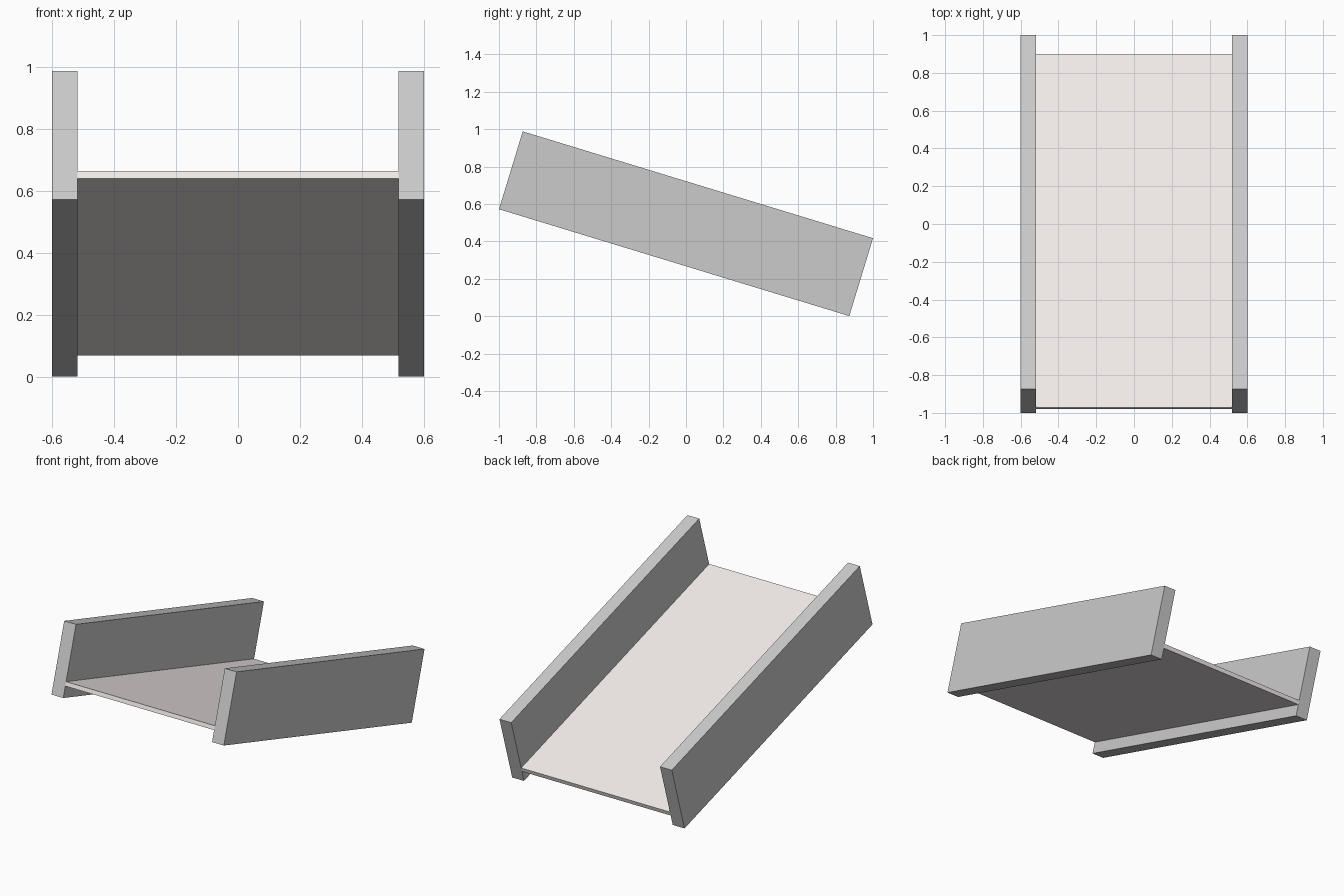
import bpy
from math import radians
from mathutils import Matrix

if "Cube" in bpy.data.objects:
    bpy.data.objects.remove(bpy.data.objects["Cube"])

TILT = Matrix.Translation((0, 0, 0.495)) @ Matrix.Rotation(radians(-16.96), 4, 'X')


def tilted_box(name, size, centre):
    """Box given in the sloping frame of the slide."""
    bpy.ops.mesh.primitive_cube_add(size=1)
    ob = bpy.context.object
    ob.name = name
    ob.data.transform(Matrix.Translation(centre) @ Matrix.Diagonal((*size, 1)))
    ob.matrix_world = TILT
    return ob


# Side walls, one on each side
for side, x in (("left", -0.56), ("right", 0.56)):
    tilted_box(side + "_wall", (0.082, 1.958, 0.435), (x, 0, 0))

# Thin sloping bed between the walls
bed = tilted_box("bed", (1.038, 1.958, 0.026), (0, 0, -0.134))
mat = bpy.data.materials.new("pale_bed")
mat.diffuse_color = (0.9, 0.84, 0.83, 1)
mat.use_nodes = True
mat.node_tree.nodes["Principled BSDF"].inputs["Base Color"].default_value = mat.diffuse_color
bed.data.materials.append(mat)
